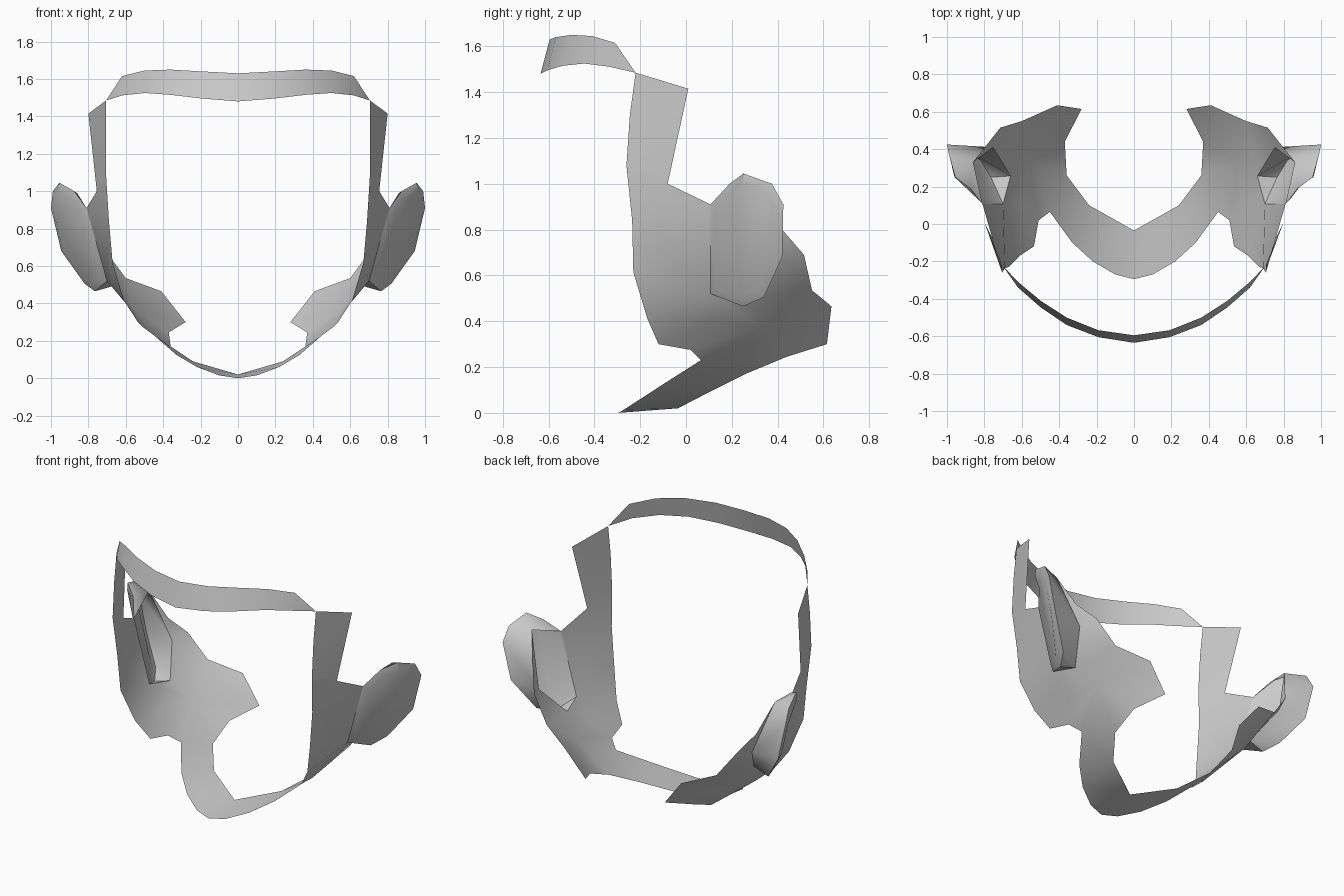
import bpy, bmesh, math

if "Cube" in bpy.data.objects:
    bpy.data.objects.remove(bpy.data.objects["Cube"])


def shell(name, points, faces, inset=None):
    """Open sheet from named points; faces are words of point names, mirrored in x."""
    bm = bmesh.new()
    v = {k: bm.verts.new(p) for k, p in points.items()}
    made = {w: bm.faces.new([v[k] for k in w]) for w in faces.split()}
    bm.normal_update()
    if inset:
        bmesh.ops.inset_individual(bm, faces=[made[inset]], thickness=0.045, depth=0.015)
    bmesh.ops.recalc_face_normals(bm, faces=bm.faces)
    mesh = bpy.data.meshes.new(name)
    bm.to_mesh(mesh)
    bm.free()
    ob = bpy.data.objects.new(name, mesh)
    bpy.context.collection.objects.link(ob)
    bpy.ops.object.select_all(action='DESELECT')
    ob.select_set(True)
    bpy.context.view_layer.objects.active = ob
    bpy.ops.object.shade_smooth_by_angle(angle=math.radians(40))
    m = ob.modifiers.new("mirror", 'MIRROR')
    m.use_clip = True
    m.merge_threshold = 0.002
    return ob


# points shared by the cheek panel and the ear cup
joint = {
    'p': (.70, .107, .52), 'q': (.66, .257, .495), 'r': (.754, .41, .67),
    's': (.86, .33, .99), 't': (.81, .107, .91),
}

# front edge of the side panel, top to bottom
front_edge = {
    'A': (.705, -.22, 1.485), 'B': (.705, -.245, 1.3), 'C': (.705, -.26, 1.08),
    'D': (.69, -.235, .84), 'E': (.67, -.23, .615), 'F': (.61, -.17, .415),
    'G': (.535, -.12, .30), 'H': (.51, .02, .275), 'I': (.45, .065, .23),
}
# rear edge, top to bottom, and two inner points
rear_edge = {
    'a': (.80, .01, 1.415), 'b': (.755, -.08, 1.0), 'c': (.79, .42, .80),
    'd': (.715, .515, .69), 'e': (.60, .55, .535), 'f': (.41, .635, .465),
    'g': (.28, .615, .30), 'h': (.37, .44, .245), 'i': (.36, .26, .17),
    'm': (.60, .12, .40), 'n': (.56, .33, .375),
}
# chin strap running under to the centre line
chin = {
    'J': (.33, -.10, .125), 'K': (.22, -.20, .06), 'L': (.10, -.27, .015),
    'M': (0, -.295, .0), 'j': (.24, .10, .09), 'k': (0, -.035, .02),
}
shell("side_panels_and_chin_strap", {**joint, **front_edge, **rear_edge, **chin},
      "AabCB CbtD DtpE EpF FpmG GmH pqnm HmnI Ini nhi nfgh "
      "qren nef rde rcd rsc IijJ JjK KjkL LkM")

# ear cups: a flared outer face with a wall back to the opening in the panel
rim = {
    '1': (.765, .25, .465), '2': (.82, .34, .505), '3': (.945, .42, .68),
    '4': (1.0, .425, .91), '5': (.99, .375, 1.0), '6': (.955, .25, 1.045),
    '7': (.875, .19, 1.0),
}
shell("ear_cups", {**joint, **rim},
      "p1234567t p1q q12 q23r r34s s45 s56 s67t", inset="p1234567t")

# headband: upper and lower edges meeting at a point above each temple
upper = [(0, -.595, 1.63), (.19, -.568, 1.64), (.36, -.50, 1.65),
         (.50, -.41, 1.645), (.62, -.31, 1.615)]
lower = [(0, -.635, 1.48), (.19, -.605, 1.495), (.36, -.54, 1.515),
         (.50, -.445, 1.525), (.62, -.34, 1.512)]
band = {'z': (.705, -.22, 1.485)}
band.update(zip("ABCDE", upper))
band.update(zip("abcde", lower))
shell("headband", band, "abBA bcCB cdDC deED ezE")
